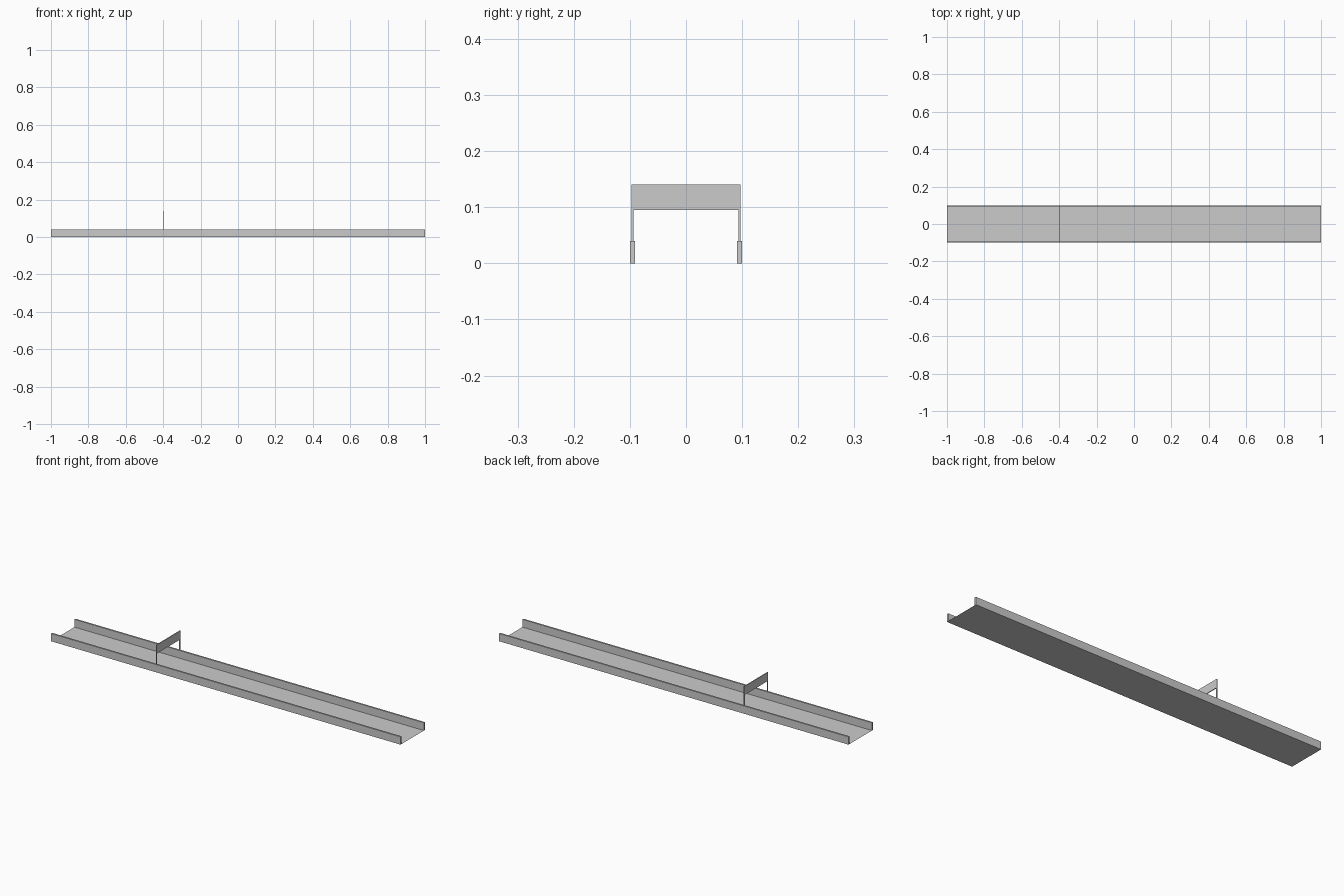
import bpy

if "Cube" in bpy.data.objects:
    bpy.data.objects.remove(bpy.data.objects["Cube"])


def box(name, lo, hi):
    """Axis-aligned box between two corners."""
    bpy.ops.mesh.primitive_cube_add(size=1, location=[(a + b) / 2 for a, b in zip(lo, hi)])
    ob = bpy.context.object
    ob.name = name
    ob.scale = [b - a for a, b in zip(lo, hi)]
    bpy.ops.object.transform_apply(location=False, rotation=False, scale=True)
    return ob


W = 0.1          # half width of the track
RAIL = 0.009     # side wall thickness
RAIL_H = 0.04
GX = -0.4        # gantry position
T = 0.002        # half thickness of gantry parts

# Thin track floor between the side walls
bpy.ops.mesh.primitive_plane_add(size=1)
floor = bpy.context.object
floor.name = "track_floor"
floor.scale = (2, 2 * (W - RAIL), 1)
bpy.ops.object.transform_apply(location=False, rotation=False, scale=True)

# Side walls and gantry posts, one pair per side
for side, s in (("front", -1), ("back", 1)):
    y0, y1 = sorted((s * W, s * (W - RAIL)))
    box(side + "_side_wall", (-1, y0, 0), (1, y1, RAIL_H))
    p0, p1 = sorted((s * 0.0975, s * 0.0935))
    box(side + "_gantry_post", (GX - T, p0, RAIL_H), (GX + T, p1, 0.14))

# Banner panel across the posts
box("gantry_banner", (GX - T, -0.0975, 0.095), (GX + T, 0.0975, 0.14))
